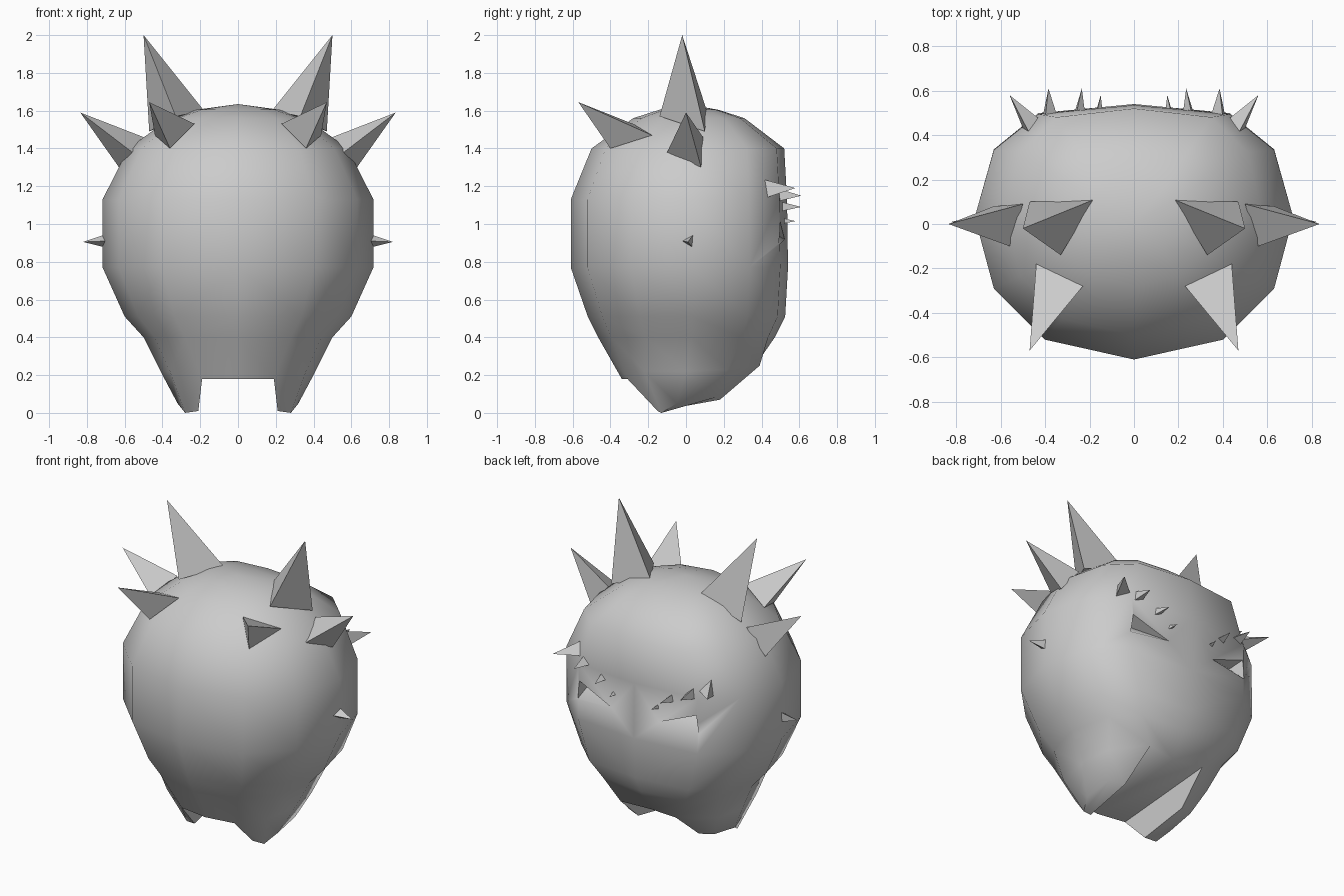
import bpy, bmesh, math
from mathutils import Vector

cube = bpy.data.objects.get("Cube")
if cube:
    bpy.data.objects.remove(cube, do_unlink=True)

grey = bpy.data.materials.new("plain_grey")
grey.use_nodes = True
COLOUR = (0.6, 0.6, 0.6, 1)
grey.diffuse_color = COLOUR
grey.node_tree.nodes["Principled BSDF"].inputs["Base Color"].default_value = COLOUR


def make_object(name, bm, mirror=True):
    """Turn a bmesh into an object, mirrored across x = 0."""
    bmesh.ops.recalc_face_normals(bm, faces=bm.faces)
    mesh = bpy.data.meshes.new(name)
    bm.to_mesh(mesh)
    bm.free()
    mesh.materials.append(grey)
    obj = bpy.data.objects.new(name, mesh)
    bpy.context.collection.objects.link(obj)
    if mirror:
        mod = obj.modifiers.new("mirror", 'MIRROR')
        mod.use_clip = True
        mod.merge_threshold = 0.002
    return obj


def tetra(name, base, tip):
    """Three-sided pyramid from base corners and a tip."""
    bm = bmesh.new()
    vs = [bm.verts.new(p) for p in list(base) + [tip]]
    for i, j, k in ((0, 1, 2), (0, 1, 3), (1, 2, 3), (2, 0, 3)):
        bm.faces.new((vs[i], vs[j], vs[k]))
    return make_object(name, bm)


# Head: half cross-section from front centre to back centre, swept down rings
SECTION = [(0, -1), (0.56, -0.86), (0.88, -0.5), (1, 0),
           (0.88, 0.6), (0.6, 0.92), (0, 1)]
# height, half width, front y, back y
RINGS = [(1.605, 0.22, -0.14, 0.17), (1.56, 0.36, -0.28, 0.31),
         (1.40, 0.58, -0.50, 0.52), (1.13, 0.717, -0.61, 0.535),
         (0.77, 0.717, -0.61, 0.54), (0.51, 0.60, -0.52, 0.525),
         (0.40, 0.50, -0.465, 0.47)]
RIM = [(0, -0.34, 0.18), (0.19, -0.31, 0.18), (0.36, -0.22, 0.22), (0.41, 0, 0.22),
       (0.38, 0.22, 0.23), (0.2, 0.39, 0.25), (0, 0.36, 0.24)]
FOOT = [(0.21, -0.15, 0.01), (0.28, -0.13, 0), (0.32, -0.05, 0.05),
        (0.31, 0.15, 0.08), (0.22, 0.18, 0.07)]
MID_Y = 0.03

bm = bmesh.new()
top = bm.verts.new((0, 0.0, 1.635))
rows = []
for z, w, front, back in RINGS:
    rows.append([bm.verts.new((w * sx, MID_Y + sy * ((MID_Y - front) if sy < 0 else (back - MID_Y)), z))
                 for sx, sy in SECTION])
rows.append([bm.verts.new(p) for p in RIM])
for i in range(6):
    bm.faces.new((top, rows[0][i], rows[0][i + 1]))
    for a, b in zip(rows, rows[1:]):
        bm.faces.new((a[i], b[i], b[i + 1], a[i + 1]))
# Underside strip and the foot hanging from the rim
rim = rows[-1]
bm.faces.new((rim[0], rim[1], rim[5], rim[6]))
foot = [bm.verts.new(p) for p in FOOT]
loop = rim[1:6]
for i in range(5):
    j = (i + 1) % 5
    bm.faces.new((loop[i], loop[j], foot[j], foot[i]))
bm.faces.new(foot)
head = make_object("head", bm)

# Slanted eye sockets cut into the face
cutter = tetra("eye_socket_cutter",
               [(0.08, 0.57, 0.89), (0.44, 0.57, 1.04), (0.47, 0.57, 0.82)],
               (0.40, 0.40, 0.99))
cutter.hide_render = True
cutter.hide_viewport = False
cut = head.modifiers.new("eye_sockets", 'BOOLEAN')
cut.operation = 'DIFFERENCE'
cut.solver = 'EXACT'
cut.object = cutter
bpy.ops.object.select_all(action='DESELECT')
head.select_set(True)
bpy.context.view_layer.objects.active = head
for mod in [m.name for m in head.modifiers]:
    bpy.ops.object.modifier_apply(modifier=mod)
bpy.ops.object.shade_smooth_by_angle(angle=math.radians(60))
bpy.data.objects.remove(cutter, do_unlink=True)

# Large horns and side spikes
tetra("crown_horns", [(0.18, 0.11, 1.60), (0.33, -0.14, 1.57), (0.47, 0.10, 1.49)],
      (0.5, -0.02, 2.0))
tetra("forehead_horns", [(0.23, -0.28, 1.53), (0.44, -0.18, 1.47), (0.36, -0.40, 1.40)],
      (0.47, -0.57, 1.645))
tetra("temple_horns", [(0.50, 0.09, 1.46), (0.56, -0.10, 1.38), (0.63, 0.08, 1.30)],
      (0.835, 0.0, 1.59))
tetra("cheek_spikes", [(0.70, -0.02, 0.91), (0.70, 0.04, 0.945), (0.70, 0.035, 0.875)],
      (0.82, 0.01, 0.905))

# Brow spikes, shrinking toward the nose: base centre, tip, base radius
BROW = [((0.46, 0.43, 1.18), (0.56, 0.58, 1.19), 0.058),
        ((0.385, 0.48, 1.15), (0.385, 0.61, 1.15), 0.042),
        ((0.25, 0.49, 1.09), (0.235, 0.61, 1.09), 0.032),
        ((0.16, 0.50, 1.015), (0.15, 0.58, 1.015), 0.02)]
for n, (base, tip, r) in enumerate(BROW, 1):
    axis = (Vector(tip) - Vector(base)).normalized()
    side = axis.cross(Vector((0, 0, 1))).normalized()
    up = side.cross(axis)
    ring = [Vector(base) + r * (math.cos(a) * up + math.sin(a) * side)
            for a in (math.radians(d) for d in (20, 140, 260))]
    tetra(f"brow_spikes_{n}", ring, tip)
